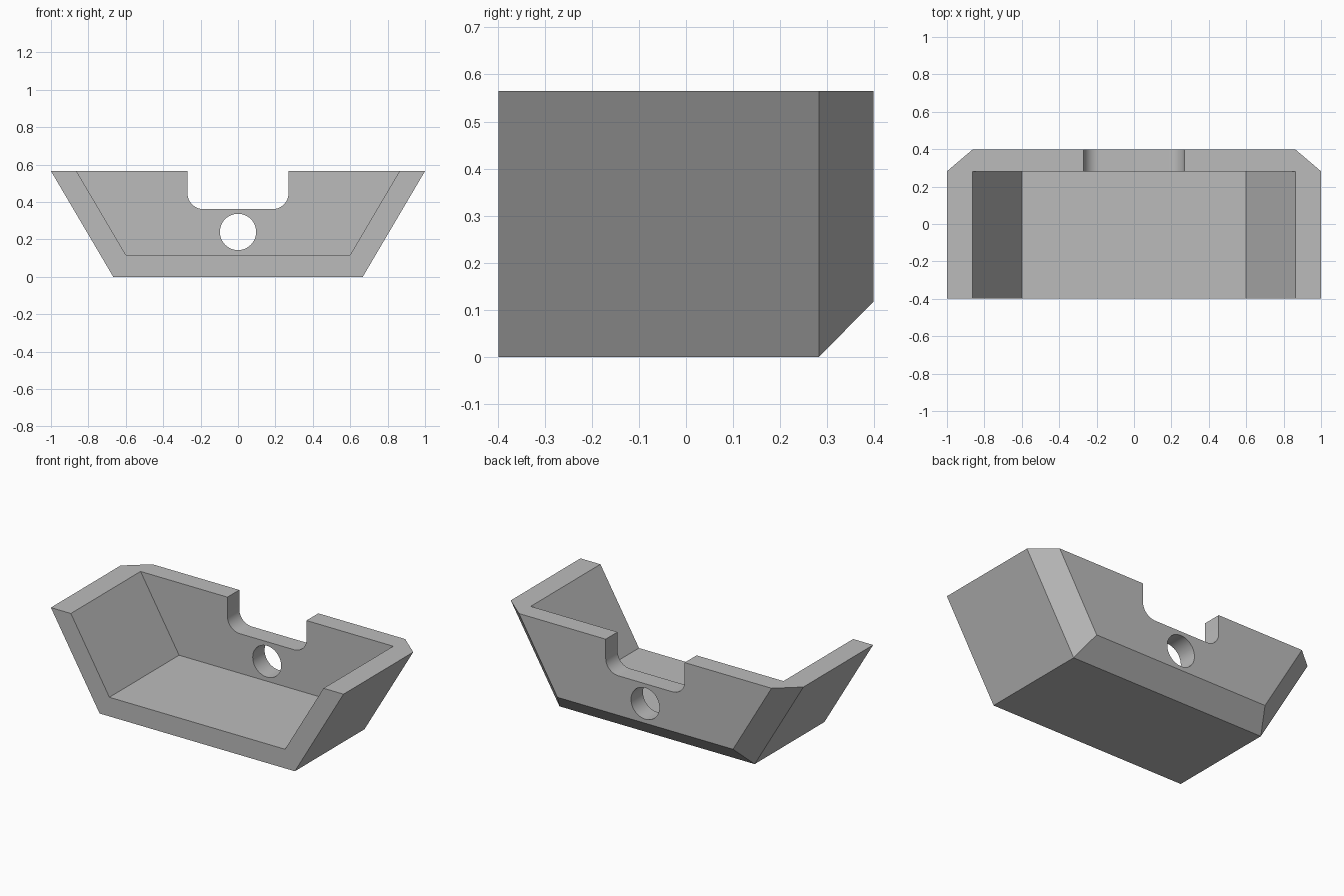
import bpy
import bmesh
from math import cos, sin, pi

cube = bpy.data.objects.get("Cube")
if cube:
    bpy.data.objects.remove(cube, do_unlink=True)

FRONT, INNER_BACK, BACK = -0.398, 0.282, 0.398
HEIGHT, FLOOR = 0.565, 0.118
SLOPE = 0.589

grey = bpy.data.materials.new("light grey")
grey.use_nodes = True
colour = (0.5, 0.5, 0.5, 1)
grey.diffuse_color = colour
grey.node_tree.nodes["Principled BSDF"].inputs["Base Color"].default_value = colour


def trapezoid(half_base, bottom, top):
    half_top = half_base + (top - bottom) * SLOPE
    return [(-half_base, bottom), (half_base, bottom), (half_top, top), (-half_top, top)]


def arc(cx, cz, radius, start, end, steps):
    angles = [start + (end - start) * i / steps for i in range(steps + 1)]
    return [(cx + radius * cos(a), cz + radius * sin(a)) for a in angles]


def loft(name, sections):
    """Solid through (y, profile) sections that share a point count."""
    bm = bmesh.new()
    rings = [[bm.verts.new((x, y, z)) for x, z in profile] for y, profile in sections]
    for a, b in zip(rings, rings[1:]):
        for i in range(len(a)):
            j = (i + 1) % len(a)
            bm.faces.new((a[i], a[j], b[j], b[i]))
    bm.faces.new(rings[0])
    bm.faces.new(rings[-1])
    bmesh.ops.recalc_face_normals(bm, faces=bm.faces)
    mesh = bpy.data.meshes.new(name)
    bm.to_mesh(mesh)
    bm.free()
    mesh.materials.append(grey)
    obj = bpy.data.objects.new(name, mesh)
    bpy.context.collection.objects.link(obj)
    return obj


# Flared tray with a chamfered back
outer = trapezoid(0.667, 0, HEIGHT)
back = trapezoid(0.6, FLOOR, HEIGHT)
tray = loft("tray", [(FRONT, outer), (INNER_BACK, outer), (BACK, back)])

# Cavity, open at the front and top
cavity_profile = trapezoid(0.6, FLOOR, HEIGHT + 0.2)
cavity = loft("cavity_cutter", [(FRONT - 0.2, cavity_profile), (INNER_BACK, cavity_profile)])

# Rounded notch in the top of the back wall
half, low, r = 0.27, 0.362, 0.085
notch_profile = (arc(-half + r, low + r, r, pi, 1.5 * pi, 10)
                 + arc(half - r, low + r, r, 1.5 * pi, 2 * pi, 10)
                 + [(half, HEIGHT + 0.2), (-half, HEIGHT + 0.2)])
notch = loft("notch_cutter", [(0.1, notch_profile), (0.6, notch_profile)])

# Round hole through the back wall
hole_profile = arc(0, 0.24, 0.097, 0, 2 * pi, 48)[:-1]
hole = loft("hole_cutter", [(0.1, hole_profile), (0.6, hole_profile)])

bpy.ops.object.select_all(action="DESELECT")
bpy.context.view_layer.objects.active = tray
tray.select_set(True)
for cutter in (cavity, notch, hole):
    cut = tray.modifiers.new(cutter.name, "BOOLEAN")
    cut.operation = "DIFFERENCE"
    cut.solver = "EXACT"
    cut.object = cutter
    bpy.ops.object.modifier_apply(modifier=cut.name)
    bpy.data.objects.remove(cutter, do_unlink=True)

bpy.ops.object.shade_smooth_by_angle(angle=pi / 6)
